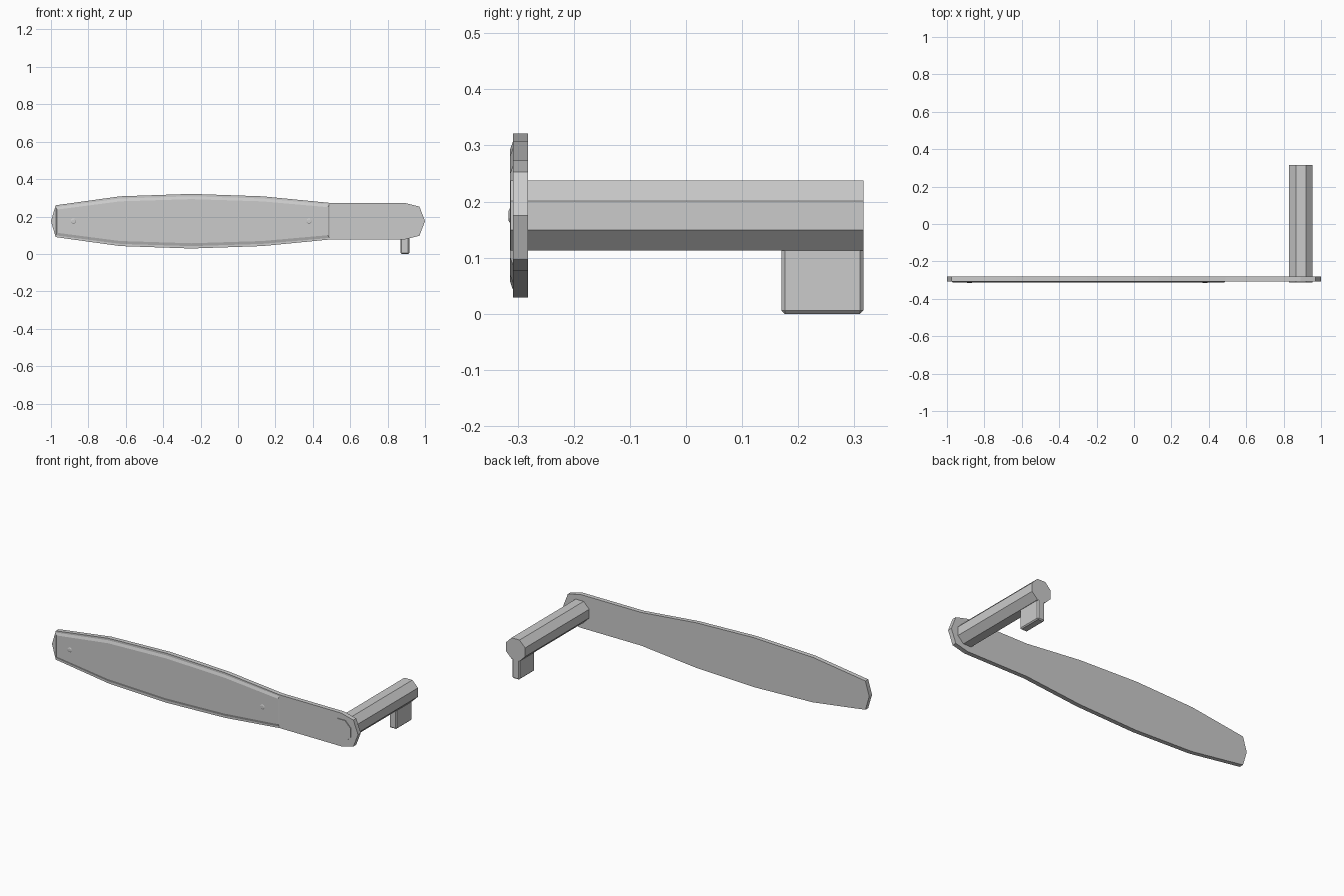
import bpy, bmesh, math

if "Cube" in bpy.data.objects:
    bpy.data.objects.remove(bpy.data.objects["Cube"])

ZC = 0.175      # height of the long axis
SHAFT_X = 0.8925


def loft(name, rings):
    """Skin a list of (y, [(x, z), ...]) rings and cap both ends."""
    bm = bmesh.new()
    loops = [[bm.verts.new((x, y, z)) for x, z in pts] for y, pts in rings]
    for a, b in zip(loops, loops[1:]):
        for i in range(len(a)):
            j = (i + 1) % len(a)
            bm.faces.new((a[i], a[j], b[j], b[i]))
    bm.faces.new(loops[0])
    bm.faces.new(loops[-1])
    bmesh.ops.recalc_face_normals(bm, faces=bm.faces)
    mesh = bpy.data.meshes.new(name)
    bm.to_mesh(mesh)
    bm.free()
    ob = bpy.data.objects.new(name, mesh)
    bpy.context.collection.objects.link(ob)
    return ob


def mirrored(half):
    """Close an upper outline of (x, half height) about the long axis."""
    upper = [(x, ZC + h) for x, h in half]
    lower = [(x, ZC - h) for x, h in reversed(half) if h > 0]
    return upper + lower


def polygon(x, z, r, n):
    step = 2 * math.pi / n
    return [(x + r * math.cos((i + .5) * step), z + r * math.sin((i + .5) * step))
            for i in range(n)]


# Flat handle plate
plate = mirrored([(-1, 0), (-.975, .085), (-.63, .133), (-.25, .146), (.13, .133),
                  (.49, .098), (.89, .098), (.97, .078), (1, 0)])
loft("handle_plate", [(-.308, plate), (-.282, plate)])

# Raised grip panel with sloping rim
grip = [(-.975, .078), (-.63, .124), (-.25, .136), (.13, .124), (.49, .092)]
inner = [(x, h - .018) for x, h in grip]
inner[0] = (-.968, .062)
inner[-1] = (.48, .075)
loft("grip_panel", [(-.307, mirrored(grip)), (-.3135, mirrored(inner))])

# Barely raised rivets on the grip
for side, x in (("left", -.88), ("right", .38)):
    loft("rivet_" + side, [(-.310, polygon(x, ZC, .022, 8)),
                           (-.316, polygon(x, ZC, .010, 8))])

# Octagonal shaft passing through the plate
octagon = polygon(SHAFT_X, ZC, .0625 / math.cos(math.pi / 8), 8)
loft("pivot_shaft", [(-.313, octagon), (.316, octagon)])

# Bevelled tab under the far end of the shaft
bpy.ops.mesh.primitive_cube_add(size=1, location=(SHAFT_X, .243, .0625))
tab = bpy.context.object
tab.name = "shaft_tab"
tab.scale = (.047, .146, .125)
bpy.ops.object.transform_apply(location=False, rotation=False, scale=True)
bevel = tab.modifiers.new("edge_bevel", 'BEVEL')
bevel.width = .006
bevel.segments = 1
